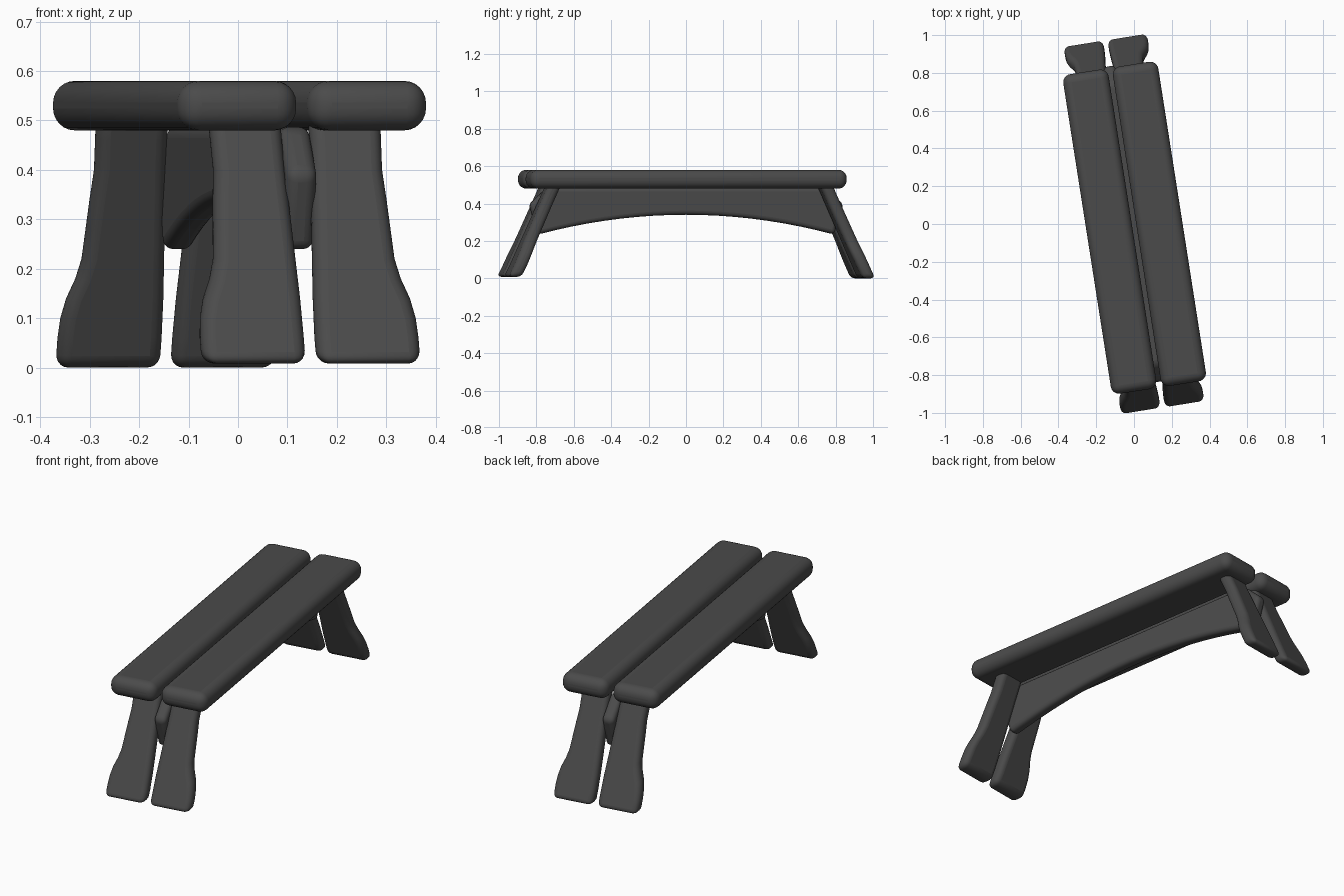
import bpy, bmesh, math
from mathutils import Matrix

if "Cube" in bpy.data.objects:
    bpy.data.objects.remove(bpy.data.objects["Cube"])

TURN = Matrix.Rotation(math.radians(8.9), 4, 'Z')

mat = bpy.data.materials.new("dark_wood")
mat.diffuse_color = (0.07, 0.07, 0.07, 1)
mat.use_nodes = True
mat.node_tree.nodes["Principled BSDF"].inputs["Base Color"].default_value = mat.diffuse_color


def finish(name, bm, radius, segments=5):
    """Turn the bmesh into a smooth object with rounded edges."""
    bmesh.ops.recalc_face_normals(bm, faces=bm.faces)
    bm.transform(TURN)
    me = bpy.data.meshes.new(name)
    bm.to_mesh(me)
    bm.free()
    me.materials.append(mat)
    ob = bpy.data.objects.new(name, me)
    bpy.context.collection.objects.link(ob)
    bev = ob.modifiers.new("round", 'BEVEL')
    bev.width = radius
    bev.segments = segments
    bev.limit_method = 'ANGLE'
    bev.angle_limit = math.radians(30)
    bpy.ops.object.select_all(action='DESELECT')
    ob.select_set(True)
    bpy.context.view_layer.objects.active = ob
    bpy.ops.object.shade_smooth_by_angle(angle=math.radians(40))


def prism(name, side_a, side_b, radius):
    """Solid between two matching outlines."""
    bm = bmesh.new()
    a = [bm.verts.new(p) for p in side_a]
    b = [bm.verts.new(p) for p in side_b]
    n = len(a)
    bm.faces.new(a)
    bm.faces.new(b[::-1])
    for i in range(n):
        j = (i + 1) % n
        bm.faces.new((a[i], b[i], b[j], a[j]))
    finish(name, bm, radius)


# Seat planks
for side, label in ((-1, "left"), (1, "right")):
    bm = bmesh.new()
    bmesh.ops.create_cube(bm, size=1)
    bm.transform(Matrix.Translation((side * 0.133, -0.02, 0.53))
                 @ Matrix.Diagonal((0.243, 1.712, 0.10, 1)))
    finish("seat_plank_" + label, bm, 0.044, 6)

# Splayed legs with a flared foot: (z, inner x, outer x)
LEG = [(0.0, 0.012, 0.223), (0.06, 0.012, 0.223), (0.10, 0.013, 0.220),
       (0.14, 0.014, 0.211), (0.18, 0.016, 0.195), (0.22, 0.018, 0.185),
       (0.28, 0.021, 0.181), (0.34, 0.024, 0.177), (0.40, 0.027, 0.172),
       (0.46, 0.029, 0.174), (0.52, 0.030, 0.176)]
for end, end_label in ((-1, "front"), (1, "back")):
    lift = 0.008 if end < 0 else 0.0
    for side, side_label in ((-1, "left"), (1, "right")):
        outline = [(x, z) for z, x, _ in LEG] + [(x, z) for z, _, x in LEG[::-1]]

        def lean(offset):
            return [(side * x, end * (0.957 - 0.446 * z + offset), max(z, lift))
                    for x, z in outline]
        prism(f"{end_label}_leg_{side_label}", lean(-0.035), lean(0.035), 0.026)

# Arched brace under the planks
arch = [(0.80 * i / 9, 0.34 - 0.105 * (i / 9) ** 2) for i in range(-9, 10)]
brace = arch + [(0.85, 0.395), (0.75, 0.487), (-0.75, 0.487), (-0.85, 0.395)]
prism("arched_brace", [(-0.031, y, z) for y, z in brace],
      [(0.031, y, z) for y, z in brace], 0.022)
